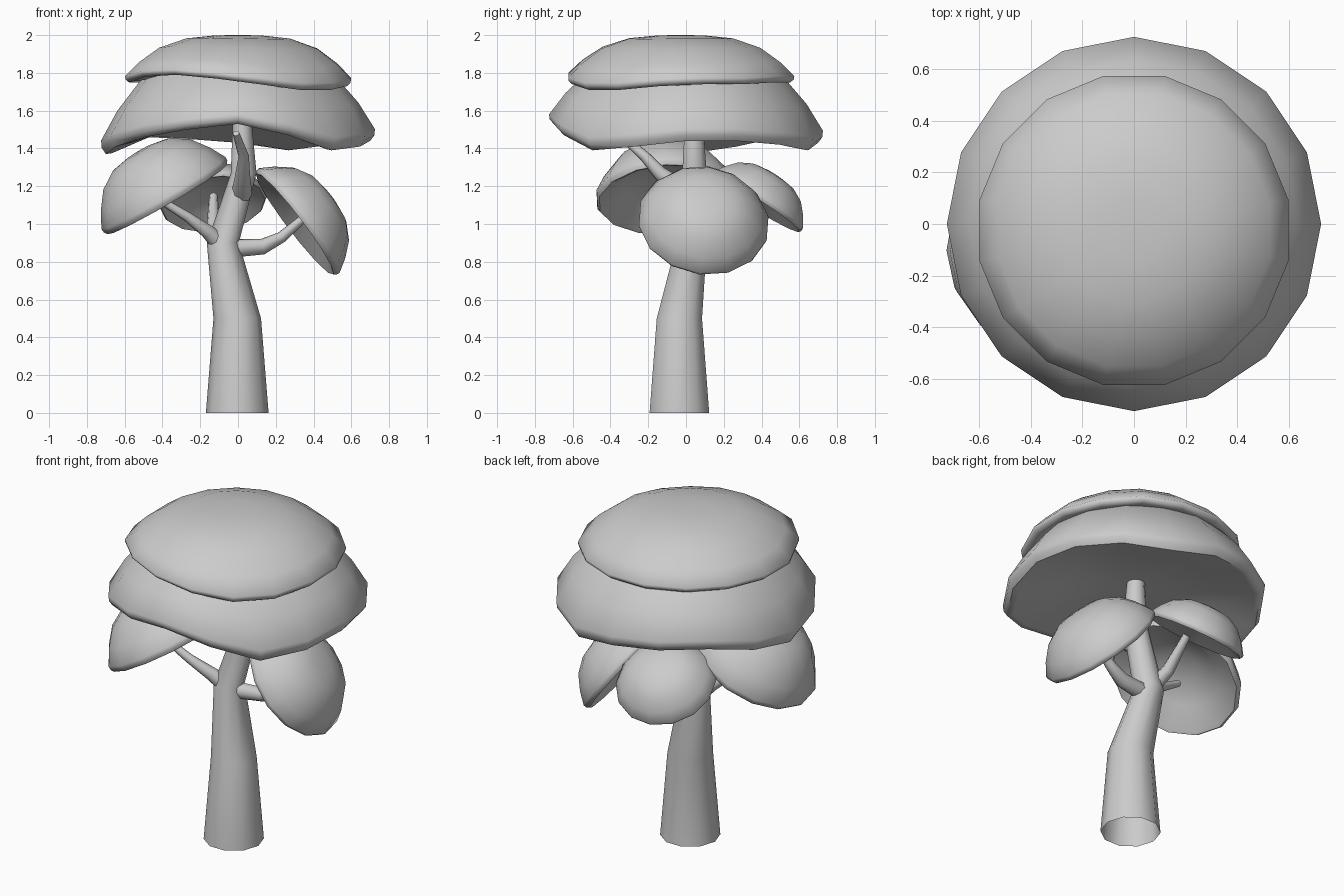
import bpy, bmesh, math
from mathutils import Vector

if "Cube" in bpy.data.objects:
    bpy.data.objects.remove(bpy.data.objects["Cube"])

UP = Vector((0, 0, 1))


def finish(name, bm, angle=62):
    bmesh.ops.recalc_face_normals(bm, faces=bm.faces[:])
    me = bpy.data.meshes.new(name)
    bm.to_mesh(me)
    bm.free()
    ob = bpy.data.objects.new(name, me)
    bpy.context.collection.objects.link(ob)
    bpy.ops.object.select_all(action='DESELECT')
    ob.select_set(True)
    bpy.context.view_layer.objects.active = ob
    bpy.ops.object.shade_smooth_by_angle(angle=math.radians(angle))
    return ob


def bridge(bm, a, b):
    n = len(a)
    for i in range(n):
        bm.faces.new((a[i], a[(i + 1) % n], b[(i + 1) % n], b[i]))


def tube(name, points, sides, level=False):
    """Tapered tube through (x, y, z, radius) points; open base, closed tip."""
    bm = bmesh.new()
    pts = [Vector(p[:3]) for p in points]
    rings = []
    for i, p in enumerate(pts):
        d = pts[min(i + 1, len(pts) - 1)] - pts[max(i - 1, 0)]
        q = UP.rotation_difference(UP if level else d)
        ring = []
        for k in range(sides):
            a = math.tau * k / sides
            ring.append(bm.verts.new(p + q @ (points[i][3] * Vector((math.cos(a), math.sin(a), 0)))))
        rings.append(ring)
    for a, b in zip(rings, rings[1:]):
        bridge(bm, a, b)
    bm.faces.new(rings[-1])
    return finish(name, bm)


# (radius fraction, height fraction) from crown down to rim
OUTER = [(0.2, 0.995), (0.46, 0.93), (0.7, 0.73), (0.88, 0.42), (1.0, 0.13), (0.995, 0.06)]


def clump(name, loc, normal, radius, height, hollow, sides, rim=(0,), spin=0.0):
    """Leaf dome with a rounded wavy rim and a shallow hollow underside."""
    bm = bmesh.new()
    q = UP.rotation_difference(Vector(normal))
    loc = Vector(loc)
    # each ring: radius, height, rim wave weight
    prof = [(r * radius, h * height, 1 - h) for r, h in OUTER]
    prof += [(0.965 * radius, 0.0, 1), (0.92 * radius, 0.005, 1),
             (0.6 * radius, 0.65 * hollow, 0.4), (0.25 * radius, hollow, 0.05)]
    rings = []
    for r, h, w in prof:
        ring = []
        for k in range(sides):
            a = math.tau * (k + spin) / sides
            z = h + w * rim[k % len(rim)]
            ring.append(bm.verts.new(loc + q @ Vector((r * math.cos(a), r * math.sin(a), z))))
        rings.append(ring)
    top = bm.verts.new(loc + q @ Vector((0, 0, height)))
    low = bm.verts.new(loc + q @ Vector((0, 0, hollow)))
    for a, b in zip(rings, rings[1:]):
        bridge(bm, a, b)
    for tip, ring in ((top, rings[0]), (low, rings[-1])):
        for i in range(sides):
            bm.faces.new((tip, ring[i], ring[(i + 1) % sides]))
    return finish(name, bm)


# Trunk
tube("trunk", [(-0.004, -0.035, 0, 0.166), (-0.004, -0.035, 0.5, 0.126),
               (-0.08, 0.03, 0.9, 0.085), (0.03, 0.045, 1.27, 0.068),
               (0.022, 0.042, 1.54, 0.05)], 10, level=True)

# Branches
tube("left_branch", [(-0.09, 0.02, 0.89, 0.05), (-0.16, -0.03, 0.96, 0.038),
                     (-0.27, -0.08, 1.04, 0.026), (-0.40, -0.10, 1.12, 0.02)], 8)
tube("right_branch", [(-0.05, 0.03, 0.87, 0.05), (0.13, 0.05, 0.88, 0.042),
                      (0.23, 0.07, 0.93, 0.03), (0.37, 0.09, 1.05, 0.02)], 8)
tube("back_branch", [(-0.10, 0.05, 0.93, 0.045), (-0.13, 0.14, 1.0, 0.036),
                     (-0.13, 0.30, 1.15, 0.022)], 8)
tube("front_branch", [(0.02, 0.02, 1.16, 0.055), (0.025, -0.14, 1.27, 0.038),
                      (0.03, -0.22, 1.36, 0.028), (-0.01, -0.36, 1.48, 0.018)], 8)

# Main canopy: lower tier and crown tier, with wavy rims
lower = [1.44, 1.44, 1.42, 1.39, 1.43, 1.45, 1.46, 1.41,
         1.37, 1.41, 1.46, 1.50, 1.53, 1.47, 1.39, 1.41]
clump("lower_canopy", (0, 0, 1.42), (0, 0, 1), 0.725, 0.50, 0.115, 16,
      [z - 1.42 for z in lower])
crown = [1.74, 1.74, 1.75, 1.75, 1.75, 1.75, 1.75, 1.75,
         1.75, 1.78, 1.79, 1.77, 1.74, 1.71, 1.71, 1.73]
clump("crown_canopy", (0, -0.025, 1.74), (0, 0, 1), 0.61, 0.26, 0.06, 16,
      [z - 1.74 for z in crown], 0.5)

# Side leaf clumps
clump("left_leaves", (-0.375, -0.10, 1.13), (-0.5, -0.07, 0.86), 0.38, 0.295, 0.13, 14)
clump("right_leaves", (0.3, 0.09, 1.0), (0.79, 0.12, 0.6), 0.35, 0.24, 0.1, 14)
clump("back_leaves", (-0.13, 0.37, 1.105), (-0.1, 0.53, 0.84), 0.285, 0.185, 0.08, 14)
